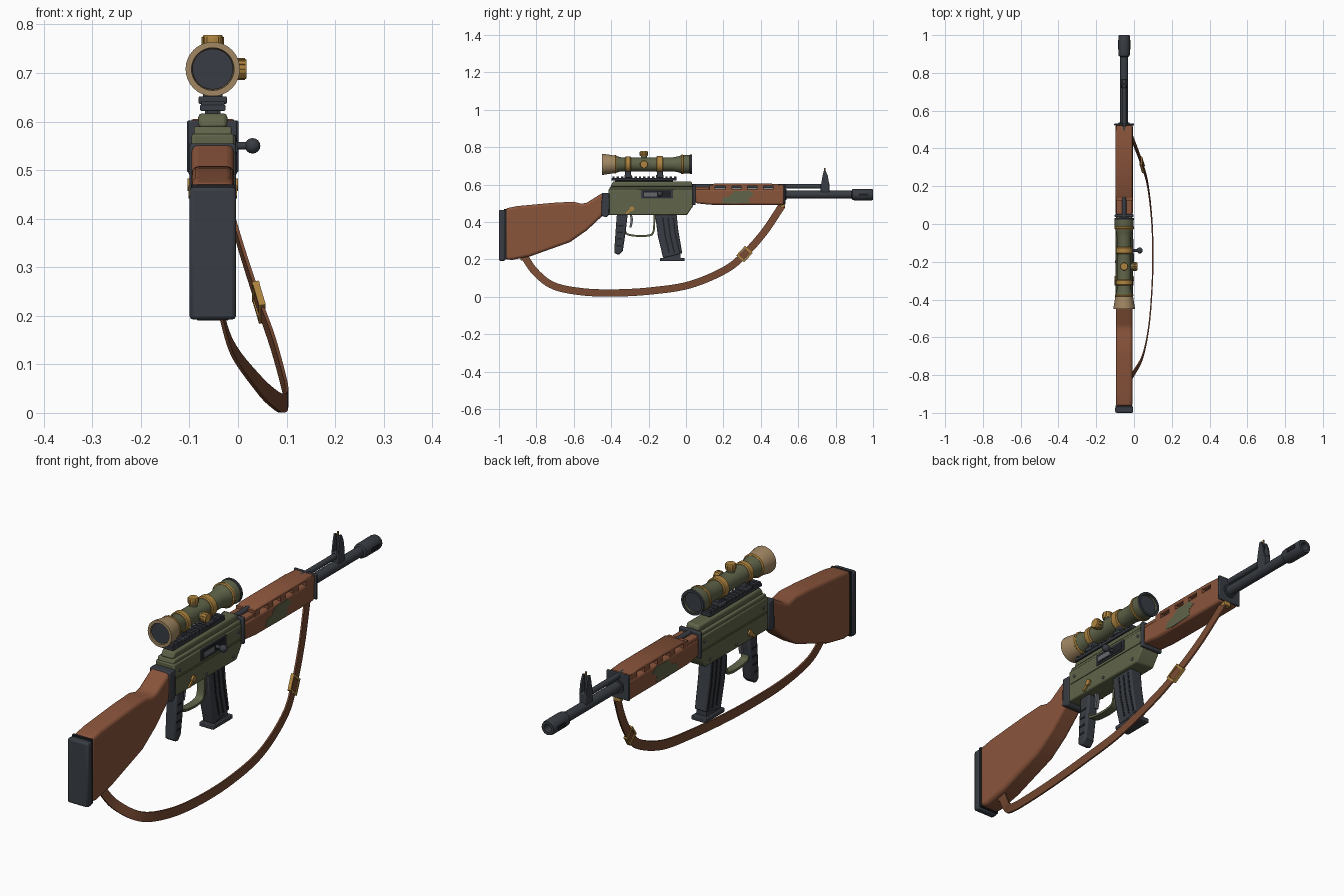
import bpy, bmesh, math
from mathutils import Vector

if "Cube" in bpy.data.objects:
    bpy.data.objects.remove(bpy.data.objects["Cube"])

CX = -0.052  # centre plane of the rifle

def mat(name, r, g, b):
    m = bpy.data.materials.new(name)
    m.diffuse_color = (r, g, b, 1)
    m.use_nodes = True
    m.node_tree.nodes["Principled BSDF"].inputs["Base Color"].default_value = m.diffuse_color
    return m

WOOD = mat("wood_brown", .255, .09, .044)
STRAP = mat("leather_brown", .18, .066, .031)
GREEN = mat("olive_green", .115, .127, .066)
DARK = mat("gunmetal", .040, .046, .056)
BLACK = mat("black", .014, .015, .018)
GOLD = mat("brass", .42, .23, .05)
TAN = mat("tan", .36, .245, .125)
STEEL = mat("steel_grey", .13, .14, .15)

def finish(name, bm, m, bevel=0, seg=2):
    bmesh.ops.remove_doubles(bm, verts=bm.verts, dist=1e-5)
    bmesh.ops.recalc_face_normals(bm, faces=bm.faces)
    me = bpy.data.meshes.new(name)
    bm.to_mesh(me)
    bm.free()
    me.materials.append(m)
    for p in me.polygons:
        p.use_smooth = True
    me.set_sharp_from_angle(angle=math.radians(35))
    ob = bpy.data.objects.new(name, me)
    bpy.context.collection.objects.link(ob)
    if bevel:
        b = ob.modifiers.new("bevel", 'BEVEL')
        b.width, b.segments, b.limit_method = bevel, seg, 'ANGLE'
        b.angle_limit = math.radians(40)
    return ob

def prism(name, pts, half, m, bevel=0, x=CX, seg=2):
    """Side profile (y, z) extruded across x."""
    bm = bmesh.new()
    a = [bm.verts.new((x - half, y, z)) for y, z in pts]
    b = [bm.verts.new((x + half, y, z)) for y, z in pts]
    bm.faces.new(a)
    bm.faces.new(b[::-1])
    for i in range(len(pts)):
        j = (i + 1) % len(pts)
        bm.faces.new((a[i], a[j], b[j], b[i]))
    return finish(name, bm, m, bevel, seg)

def box(name, half, y0, y1, z0, z1, m, bevel=0, x=CX):
    return prism(name, [(y0, z0), (y1, z0), (y1, z1), (y0, z1)], half, m, bevel, x)

def lathe(name, pts, m, origin, axis='Y', n=32):
    """Profile (distance along axis, radius) spun round the axis."""
    bm = bmesh.new()
    rings = []
    for d, r in pts:
        ring = []
        for i in range(n):
            c, s = r * math.cos(math.tau * i / n), r * math.sin(math.tau * i / n)
            v = {'X': (d, c, s), 'Y': (c, d, s), 'Z': (c, s, d)}[axis]
            ring.append(bm.verts.new(Vector(origin) + Vector(v)))
        rings.append(ring)
    for a, b in zip(rings, rings[1:]):
        for i in range(n):
            j = (i + 1) % n
            bm.faces.new((a[i], a[j], b[j], b[i]))
    for ring, (d, r) in ((rings[0], pts[0]), (rings[-1], pts[-1])):
        if r > 0:
            bm.faces.new(ring)
    return finish(name, bm, m)

def cyl(name, d0, d1, r, m, origin, axis='Y', n=24):
    return lathe(name, [(d0, r), (d1, r)], m, origin, axis, n)

def ribbon(name, pts, w, t, m, flat=True, steps=8):
    """Band swept along a smooth path; flat = broad face seen from the side."""
    P = [Vector(p) for p in pts]
    P = [2 * P[0] - P[1]] + P + [2 * P[-1] - P[-2]]
    path = []
    for a, b, c, d in zip(P, P[1:], P[2:], P[3:]):
        for k in range(steps):
            u = k / steps
            path.append(.5 * (2 * b + (c - a) * u + (2 * a - 5 * b + 4 * c - d) * u * u
                              + (3 * b - a - 3 * c + d) * u ** 3))
    path.append(P[-2])
    bm, prev = bmesh.new(), None
    for i, p in enumerate(path):
        T = (path[min(i + 1, len(path) - 1)] - path[max(i - 1, 0)]).normalized()
        side = T.cross(Vector((1, 0, 0))).normalized() if flat else Vector((1, 0, 0))
        nrm = T.cross(side).normalized()
        ring = [bm.verts.new(p + side * w * s + nrm * t * q)
                for s, q in ((1, 1), (1, -1), (-1, -1), (-1, 1))]
        if prev:
            for k in range(4):
                bm.faces.new((prev[k], prev[(k + 1) % 4], ring[(k + 1) % 4], ring[k]))
        else:
            bm.faces.new(ring)
        prev = ring
    bm.faces.new(prev)
    return finish(name, bm, m)

# Stock
prism("stock", [(-.967, .20), (-.93, .197), (-.83, .217), (-.62, .292), (-.53, .355), (-.45, .43),
                (-.43, .45), (-.43, .555), (-.455, .55), (-.53, .503), (-.56, .497), (-.60, .508),
                (-.70, .503), (-.90, .485), (-.967, .472)], .0435, WOOD, .014, seg=3)
box("butt_pad", .048, -1, -.967, .192, .465, DARK, .008)
box("butt_pad_spacer", .045, -.972, -.96, .198, .47, BLACK)
prism("stock_ferrule", [(-.452, .432), (-.425, .425), (-.41, .44), (-.41, .555), (-.45, .555)],
      .048, DARK, .005)

# Receiver
prism("receiver", [(-.415, .437), (.005, .437), (.038, .485), (.038, .575), (-.415, .575)],
      .044, GREEN, .006)
prism("receiver_cover", [(-.412, .572), (.04, .572), (.04, .59), (-.405, .59)], .039, GREEN, .004)
prism("receiver_top", [(-.405, .588), (.036, .588), (.03, .617), (-.39, .617)], .030, GREEN, .008)
box("ejection_port_frame", .003, -.24, -.07, .525, .572, DARK, .001, x=-.0075)
box("ejection_port", .002, -.23, -.08, .532, .565, BLACK, x=-.005)
box("bolt", .003, -.225, -.155, .537, .558, STEEL, x=-.004)
cyl("bolt_handle", -.01, .025, .008, DARK, (0, -.14, .55), 'X', 16)
lathe("bolt_knob", [(.016 * -math.cos(math.pi * i / 8), .016 * math.sin(math.pi * i / 8))
                    for i in range(9)], DARK, (.03, -.14, .55), 'X', 20)
for s in (-1, 1):
    x = CX + s * .044
    box("receiver_side_rib", .003, -.40, .03, .512, .519, GREEN, x=x)
    for y, z in ((-.38, .54), (-.20, .455), (-.02, .46), (.015, .55)):
        cyl("receiver_pin", -.004, .004, .006, STEEL, (x, y, z), 'X', 12)
    cyl("selector_pivot", -.008, .008, .013, GOLD, (x, -.29, .47), 'X', 16)
    prism("selector_lever", [(-.325, .447), (-.315, .442), (-.275, .472), (-.285, .483)],
          .006, GOLD, x=x)

# Grip, trigger and guard
prism("grip", [(-.37, .44), (-.312, .44), (-.322, .35), (-.338, .245), (-.36, .222), (-.384, .235),
               (-.378, .33)], .024, DARK, .008)
for k in range(4):
    z = .27 + k * .035
    box("grip_ridge", .0255, -.372 + k * .002, -.345 + k * .004, z, z + .008, BLACK)
ribbon("trigger_guard", [(CX, -.325, .35), (CX, -.315, .335), (CX, -.27, .326), (CX, -.21, .326),
                         (CX, -.175, .345), (CX, -.168, .44)], .017, .005, GREEN, False)
ribbon("trigger", [(CX, -.295, .44), (CX, -.29, .41), (CX, -.297, .37)], .007, .006, STEEL, False)

# Magazine
prism("magazine", [(-.165, .44), (-.05, .44), (-.042, .36), (-.02, .232), (-.122, .207),
                   (-.15, .32)], .027, DARK, .005)
for dy in (-.128, -.10, -.072):
    prism("magazine_rib", [(dy, .425), (dy + .008, .425), (dy + .020, .33), (dy + .042, .235),
                           (dy + .034, .235), (dy + .012, .33)], .029, BLACK)
box("magazine_base", .033, -.138, -.008, .19, .208, DARK, .003)
box("magazine_foot", .024, -.12, -.03, .20, .235, DARK)

# Handguard with vent slots
prism("handguard", [(.05, .50), (.13, .492), (.30, .490), (.525, .490), (.525, .576), (.05, .576)],
      .046, WOOD, .010)
prism("handguard_top", [(.13, .591), (.525, .591), (.515, .600), (.45, .605), (.15, .605)],
      .045, WOOD, .005)
box("handguard_rear_strip", .042, .05, .125, .57, .588, WOOD, .003)
for y0, y1 in ((.125, .155), (.21, .245), (.295, .33), (.38, .415), (.465, .524)):
    box("handguard_vent_post", .0445, y0, y1, .565, .598, WOOD)
for s in (-1, 1):
    prism("camouflage_patch", [(.19, .505), (.23, .497), (.34, .503), (.335, .53), (.365, .545),
                               (.34, .568), (.26, .565), (.235, .54), (.20, .53)],
          .001, GREEN, x=CX + s * .0462)
box("handguard_rear_collar", .05, .036, .052, .49, .602, DARK, .004)
box("handguard_front_cap", .053, .522, .532, .495, .602, DARK, .003)

# Barrel, gas tube and muzzle
cyl("barrel", .03, .90, .021, DARK, (CX, 0, .546))
cyl("gas_tube", .03, .76, .012, DARK, (CX, 0, .59), n=16)
lathe("muzzle_brake", [(.885, .021), (.89, .029), (.905, .031), (.99, .031), (1, .028), (1, .017),
                       (.95, .015), (.95, 0)], DARK, (CX, 0, .546))
for s in (-1, 1):
    box("muzzle_slot", .0015, .925, .975, .539, .553, BLACK, x=CX + s * .031)
cyl("bore", .951, .953, .0145, BLACK, (CX, 0, .546), n=16)

# Front sight
box("front_sight_base", .016, .72, .768, .55, .606, DARK, .004)
for s in (-1, 1):
    prism("front_sight_ear", [(.722, .60), (.766, .60), (.758, .648), (.746, .675), (.737, .675),
                              (.73, .645)], .004, DARK, x=CX + s * .012)
cyl("front_sight_post", .60, .672, .006, DARK, (CX, .742, 0), 'Z', 12)
cyl("front_sight_bead", .672, .688, .004, GOLD, (CX, .742, 0), 'Z', 10)

# Scope rail
box("rail_neck", .011, -.38, -.07, .61, .626, DARK)
box("rail", .026, -.398, -.05, .622, .634, DARK, .002)
for k in range(15):
    y = -.394 + k * .0236
    box("rail_tooth", .024, y, y + .013, .63, .642, DARK)

# Scope
Z = .708
S = (CX, 0, Z)
lathe("scope_body", [(-.385, .046), (-.37, .044), (-.345, .037), (-.07, .037), (-.045, .042),
                     (-.02, .050), (.028, .050), (.028, .042), (.01, .041), (.01, 0)], GREEN, S)
lathe("scope_eyepiece", [(-.375, .046), (-.39, .048), (-.44, .056), (-.45, .056), (-.45, .044),
                         (-.43, .042), (-.43, 0)], TAN, S)
cyl("eyepiece_lens", -.444, -.43, .042, DARK, S, n=32)
cyl("front_lens", .01, .018, .041, DARK, S, n=32)
for y0, y1, r in ((-.385, -.372, .0495), (-.325, -.295, .043), (-.158, -.122, .044),
                  (-.028, -.012, .0525)):
    lathe("scope_band", [(y0, r - .004), (y0 + .004, r), (y1 - .004, r), (y1, r - .004)], GOLD, S)
lathe("scope_front_rim", [(.02, .050), (.022, .0525), (.032, .0525), (.032, .043), (.015, .042)],
      DARK, S)
for y in (-.31, -.14):
    box("scope_mount_clamp", .029, y - .02, y + .02, .636, .652, DARK, .003)
    box("scope_mount_post", .020, y - .016, y + .016, .645, .685, DARK, .003)

# Turrets
for axis, d in (('Z', Z), ('X', CX)):
    o = (CX, -.225, 0) if axis == 'Z' else (0, -.225, Z)
    cyl("turret_base", d + .03, d + .047, .016, GREEN, o, axis)
    lathe("turret_cap", [(d + .044, .019), (d + .047, .021), (d + .066, .021), (d + .07, .019)],
          GOLD, o, axis)
    for k in range(12):
        a = math.tau * k / 12
        u, v = .0205 * math.cos(a), .0205 * math.sin(a)
        p = (CX + u, -.225 + v, 0) if axis == 'Z' else (0, -.225 + u, Z + v)
        cyl("turret_knurl", d + .048, d + .066, .0022, GOLD, p, axis, 6)

# Sling, swivels and buckle
ribbon("sling", [(-.04, -.870, .225), (-.012, -.807, .134), (.042, -.711, .060), (.075, -.567, .028),
                 (.092, -.396, .020), (.100, -.19, .031), (.094, .02, .064), (.072, .21, .144),
                 (.042, .316, .230), (.004, .42, .348), (-.035, .513, .487)], .0195, .0035, STRAP)
d = Vector((-.034, .105, .115)).normalized()
c = Vector((.043, .313, .228))
w = d.cross(Vector((1, 0, 0))).normalized()
for s in (-1, 1):
    p = c + d * .03 * s
    ribbon("buckle_bar", [p - w * .026, p, p + w * .026], .005, .0075, GOLD, steps=2)
    p = c + w * .024 * s
    ribbon("buckle_side", [p - d * .034, p, p + d * .034], .004, .007, GOLD, steps=2)
box("rear_swivel", .012, -.885, -.855, .195, .222, GOLD, .003, x=-.045)
box("front_swivel", .016, .505, .53, .478, .498, GOLD, .003, x=-.045)
cyl("front_swivel_ring", .524, .538, .029, DARK, (CX, 0, .546))
